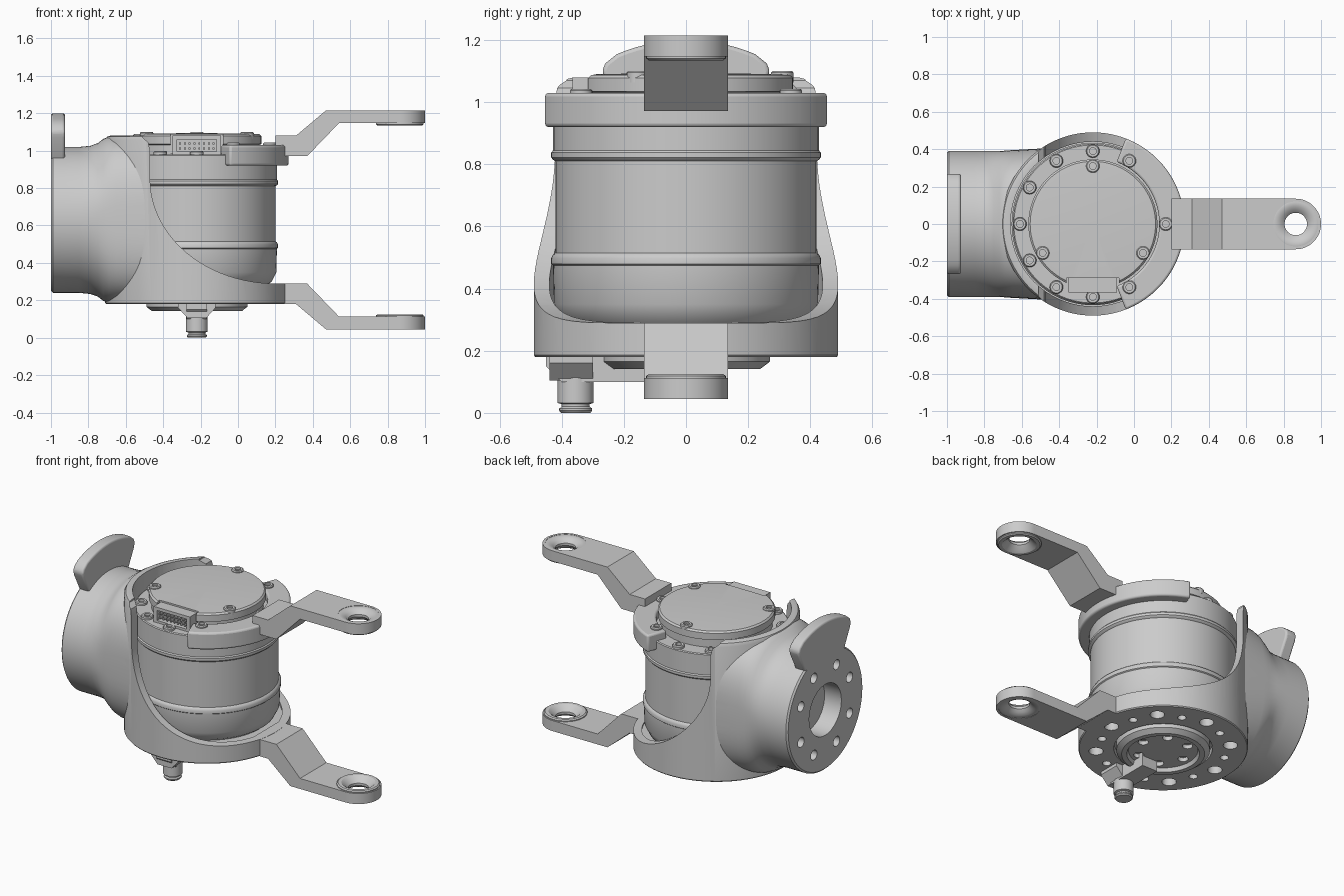
import bpy, bmesh
from math import sin, cos, pi, radians
from mathutils import Matrix, Vector

if "Cube" in bpy.data.objects:
    bpy.data.objects.remove(bpy.data.objects["Cube"])

CX, MID = -0.22, 0.63   # motor axis x, height of the horizontal centre line


def finish(bm, name):
    bmesh.ops.remove_doubles(bm, verts=bm.verts, dist=1e-5)
    bmesh.ops.recalc_face_normals(bm, faces=bm.faces)
    if bm.calc_volume(signed=True) < 0:
        bmesh.ops.reverse_faces(bm, faces=bm.faces)
    me = bpy.data.meshes.new(name)
    bm.to_mesh(me)
    bm.free()
    ob = bpy.data.objects.new(name, me)
    bpy.context.collection.objects.link(ob)
    return ob


def lathe(name, prof, locs=((CX, 0, 0),), n=96, rot=None, closed=False):
    """Revolve an (r, z) profile, repeated at every location."""
    bm = bmesh.new()
    rot = rot or Matrix.Identity(3)
    for loc in locs:
        rings = [[bm.verts.new(rot @ Vector((r * cos(2 * pi * i / n), r * sin(2 * pi * i / n), z)) + Vector(loc))
                  for i in range(n)] if r > 0 else [bm.verts.new(rot @ Vector((0, 0, z)) + Vector(loc))]
                 for r, z in prof]
        pairs = list(zip(rings, rings[1:])) + ([(rings[-1], rings[0])] if closed else [])
        for a, b in pairs:
            for i in range(n):
                j = (i + 1) % n
                quad = [a[i % len(a)], a[j % len(a)], b[j % len(b)], b[i % len(b)]]
                bm.faces.new(list(dict.fromkeys(quad)))
    return finish(bm, name)


def loft(name, rings):
    bm = bmesh.new()
    vs = [[bm.verts.new(p) for p in ring] for ring in rings]
    for a, b in zip(vs, vs[1:]):
        for i in range(len(a)):
            j = (i + 1) % len(a)
            bm.faces.new((a[i], a[j], b[j], b[i]))
    bm.faces.new(vs[0])
    bm.faces.new(vs[-1])
    return finish(bm, name)


def prism(name, pts, axis, lo, hi):
    """Extrude a 2D outline along x (y,z), y (x,z) or z (x,y)."""
    put = {'x': lambda p, t: (t, *p), 'y': lambda p, t: (p[0], t, p[1]), 'z': lambda p, t: (*p, t)}[axis]
    return loft(name, [[put(p, t) for p in pts] for t in (lo, hi)])


def box(name, x0, x1, y0, y1, z0, z1):
    return prism(name, [(x0, y0), (x1, y0), (x1, y1), (x0, y1)], 'z', z0, z1)


def volume(me):
    bm = bmesh.new()
    bm.from_mesh(me)
    v = bm.calc_volume()
    bm.free()
    return v


def combine(ob, other, op='DIFFERENCE'):
    """Boolean that only accepts a result smaller than what it started from."""
    v0, top = volume(ob.data), max(v.co.z for v in ob.data.vertices)
    m = ob.modifiers.new("b", 'BOOLEAN')
    m.object, m.operation = other, op
    for solver in ('MANIFOLD', 'EXACT', 'FLOAT'):
        m.solver = solver
        bpy.context.view_layer.update()
        dg = bpy.context.evaluated_depsgraph_get()
        me = bpy.data.meshes.new_from_object(ob.evaluated_get(dg))
        if len(me.vertices) and volume(me) < v0 - 1e-7 and max(v.co.z for v in me.vertices) < top + 1e-4:
            ob.data = me
            break
    ob.modifiers.clear()
    bpy.data.objects.remove(other)


def polar(r, degs, z=0.0):
    return [(CX + r * cos(radians(d)), r * sin(radians(d)), z) for d in degs]


def arc(cx, cy, r, a0, a1, n):
    return [(cx + r * cos(radians(a0 + (a1 - a0) * i / n)), cy + r * sin(radians(a0 + (a1 - a0) * i / n)))
            for i in range(n + 1)]


def rod(r, d):
    return [(0, -d), (r, -d), (r, d), (0, d)]


def section(x, hy, hz, e):
    ring = []
    for i in range(80):
        c, s = cos(2 * pi * i / 80), sin(2 * pi * i / 80)
        ring.append((x, hy * abs(c) ** (2 / e) * (1 if c > 0 else -1), MID + hz * abs(s) ** (2 / e) * (1 if s > 0 else -1)))
    return ring


ALONG_X = Matrix.Rotation(pi / 2, 3, 'Y')

# Bracket: upright hood plus the horizontal barrel that swells into it
hood = lathe("bracket_hood", [(0, .18), (.485, .18), (.49, .186), (.49, 1.055), (.48, 1.075), (.465, 1.08), (0, 1.08)])
sections = [(-1, .38, .38, 2), (-.99, .39, .39, 2), (-.85, .39, .39, 2), (-.79, .39, .396, 2.05), (-.75, .39, .41, 2.2),
            (-.72, .39, .433, 2.4), (-.69, .392, .445, 2.6), (-.65, .395, .448, 2.8), (-.38, .41, .448, 3.2)]
barrel = loft("bracket_barrel", [section(*s) for s in sections])
sweep = [(.2 - .67 * cos(pi / 2 * i / 24), .85 - .56 * sin(pi / 2 * i / 24)) for i in range(25)]
for part in (hood, barrel):
    combine(part, lathe("bore", [(0, .28), (.44, .28), (.44, 1.3), (0, 1.3)]))
    combine(part, prism("sweep_cut", [(.7, 1.3), (-.53, 1.3), (-.51, 1.07), (-.48, 1.045), (-.47, 1.0)] + sweep
                        + [(.7, .29)], 'y', -.7, .7))
    # Recess and bolt holes on the underside
    combine(part, lathe("base_recess", rod(.285, .04), [(CX, 0, .18)], 64))
    combine(part, lathe("base_holes", rod(.042, .05), polar(.39, range(0, 360, 45), .18), 20))
    combine(part, lathe("base_small_holes", rod(.025, .04), polar(.37, range(22, 360, 45), .18), 16))

# Bolt holes in the barrel flange
combine(barrel, lathe("flange_bore", rod(.165, .12), [(-1, 0, MID)], 48, ALONG_X))
combine(barrel, lathe("flange_holes", rod(.032, .06),
                      [(-1, .275 * cos(radians(a)), MID + .275 * sin(radians(a)))
                       for q in range(4) for a in (q * 90 + 25, q * 90 + 65)], 20, ALONG_X))

# Curved stop lug on the flange
lug_pts = arc(0, MID, .57, 67, 113, 14) + [(-.26, 1.125), (-.27, 1.10), (-.262, 1.07), (-.2, .95),
                                         (.2, .95), (.262, 1.07), (.27, 1.10), (.26, 1.125)]
lug = prism("stop_lug", lug_pts, 'x', -1, -.925)

# Motor body with two raised bands
lathe("motor_body", [(0, .27), (.36, .27), (.40, .30), (.425, .35), (.428, .475), (.434, .48), (.434, .498), (.428, .51),
                     (.42, .515), (.42, .81), (.428, .815), (.434, .822), (.434, .838), (.428, .845), (.428, .975),
                     (.422, .98), (0, .98)])

# Domed lid, slotted at the front for the connector
lid = lathe("lid", [(0, .97), (.33, .97), (.33, 1.03), (.345, 1.035), (.345, 1.078), (.335, 1.088), (.31, 1.09), (0, 1.095)])
combine(lid, box("slot", -.36, -.08, -.5, -.29, .985, 1.2))
connector = box("connector", -.35, -.09, -.365, -.25, .98, 1.08)
combine(connector, box("socket", -.325, -.115, -.4, -.325, .995, 1.06))
for row in (1.012, 1.038):
    for i in range(8):
        x = -.31 + i * .0257
        box("connector_pin", x - .005, x + .005, -.36, -.32, row - .006, row + .006)

# Clamp segment carrying the upper arm
clamp = prism("clamp_ring", arc(CX, 0, .49, -69, 69, 48) + arc(CX, 0, .355, 69, -69, 48), 'z', .92, 1.03)

# Screws
screw = [(0, .004), (.018, .004), (.018, .018), (.031, .018), (.036, .012), (.036, -.02), (0, -.02)]
lathe("ring_screws", screw, polar(.39, [90, 120, 150, 180, 210, 240, 270], .98), 24)
lathe("clamp_screws", screw, polar(.39, [-60, 0, 60], 1.025), 24)
lathe("lid_screws", screw, polar(.31, [90, 210, 330], 1.083), 24)

# Fork arms, mirrored about the centre line
side = [(.2, .18), (.31, .18), (.47, .045), (1.05, .045), (1.05, .113), (.54, .113), (.37, .289), (.2, .289)]
plan = [(.1, .135), (.1, -.135)] + arc(.865, 0, .135, -90, 90, 32)
eye = [(.06, .075), (.075, .06), (.095, .05), (.118, .046), (.128, .05), (.128, .119), (.12, .125),
       (.1, .125), (.085, .115), (.06, .09)]
for label, flip in (("lower", False), ("upper", True)):
    arm = prism(label + "_arm", side, 'y', -.2, .2)
    combine(arm, prism("arm_plan", plan, 'z', -.1, .5), 'INTERSECT')
    combine(arm, lathe("eye_hole", rod(.12, .3), [(.865, 0, 0)], 48))
    eyelet = lathe(label + "_arm_eye", eye, [(.865, 0, 0)], 48, closed=True)
    if flip:
        for ob in (arm, eyelet):
            ob.data.transform(Matrix.Translation((0, 0, 2 * MID)) @ Matrix.Scale(-1, 4, (0, 0, 1)))
            ob.data.flip_normals()

# Underside hub and cable outlet
hub = lathe("base_hub", [(0, .23), (.27, .23), (.27, .165), (.24, .142), (.21, .142), (.2, .165), (0, .165)])
combine(hub, lathe("hub_holes", rod(.03, .03), polar(.15, range(0, 360, 60), .16), 20))
prism("outlet_bridge", [(-.45, .19), (-.45, .15), (-.40, .10), (-.12, .10), (-.12, .19)], 'x', CX - .055, CX + .055)
prism("outlet_wedge", [(CX - .1, .19), (CX - .1, .16), (CX - .05, .105), (CX + .05, .105), (CX + .1, .16), (CX + .1, .19)],
      'y', -.44, -.3)
lathe("cable_outlet", [(0, 0), (.047, 0), (.053, .007), (.053, .014), (.045, .02), (.045, .028), (.058, .032), (.058, .12),
                       (0, .12)], [(CX, -.355, 0)], 40)

# Soft edges on the plain pieces, smooth shading everywhere
for ob in (lug, clamp):
    b = ob.modifiers.new("bevel", 'BEVEL')
    b.width, b.segments, b.limit_method = .012, 3, 'ANGLE'
for ob in bpy.context.scene.objects:
    ob.select_set(True)
    bpy.context.view_layer.objects.active = ob
bpy.ops.object.shade_smooth_by_angle(angle=radians(32))
